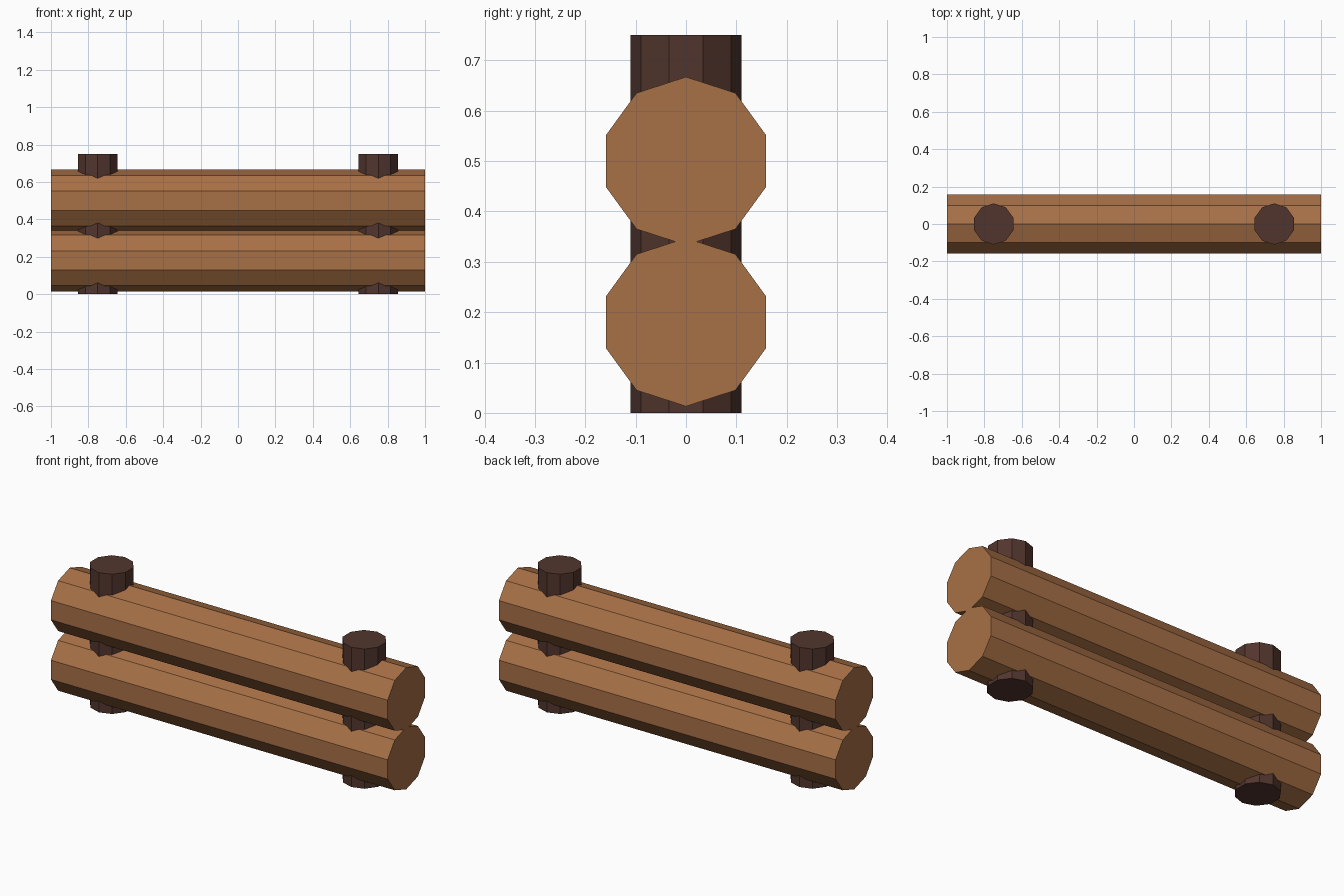
import bpy
import bmesh
from math import pi
from mathutils import Matrix

cube = bpy.data.objects.get("Cube")
if cube:
    bpy.data.objects.remove(cube, do_unlink=True)


def make_material(name, rgb):
    mat = bpy.data.materials.new(name)
    mat.use_nodes = True
    mat.diffuse_color = (*rgb, 1)
    mat.node_tree.nodes["Principled BSDF"].inputs["Base Color"].default_value = (*rgb, 1)
    return mat


def make_prism(name, radius, length, location, rotation, mat):
    """Ten-sided flat-shaded timber with closed ends."""
    bm = bmesh.new()
    bmesh.ops.create_cone(bm, cap_ends=True, segments=10, radius1=radius,
                          radius2=radius, depth=length, matrix=rotation)
    mesh = bpy.data.meshes.new(name)
    bm.to_mesh(mesh)
    bm.free()
    mesh.materials.append(mat)
    obj = bpy.data.objects.new(name, mesh)
    obj.location = location
    bpy.context.collection.objects.link(obj)


log_wood = make_material("light brown wood", (0.39, 0.162, 0.061))
post_wood = make_material("dark brown wood", (0.084, 0.036, 0.027))

# Horizontal logs, a ridge edge facing straight up
lying = Matrix.Rotation(pi / 2, 4, "Y") @ Matrix.Rotation(pi / 2, 4, "Z")
for name, z in (("lower_log", 0.18), ("upper_log", 0.5)):
    make_prism(name, 0.167, 2, (0, 0, z), lying, log_wood)

# Upright posts running through both logs
for name, x in (("left_post", 0.75), ("right_post", -0.75)):
    make_prism(name, 0.11, 0.75, (x, 0, 0.375), Matrix.Identity(4), post_wood)
